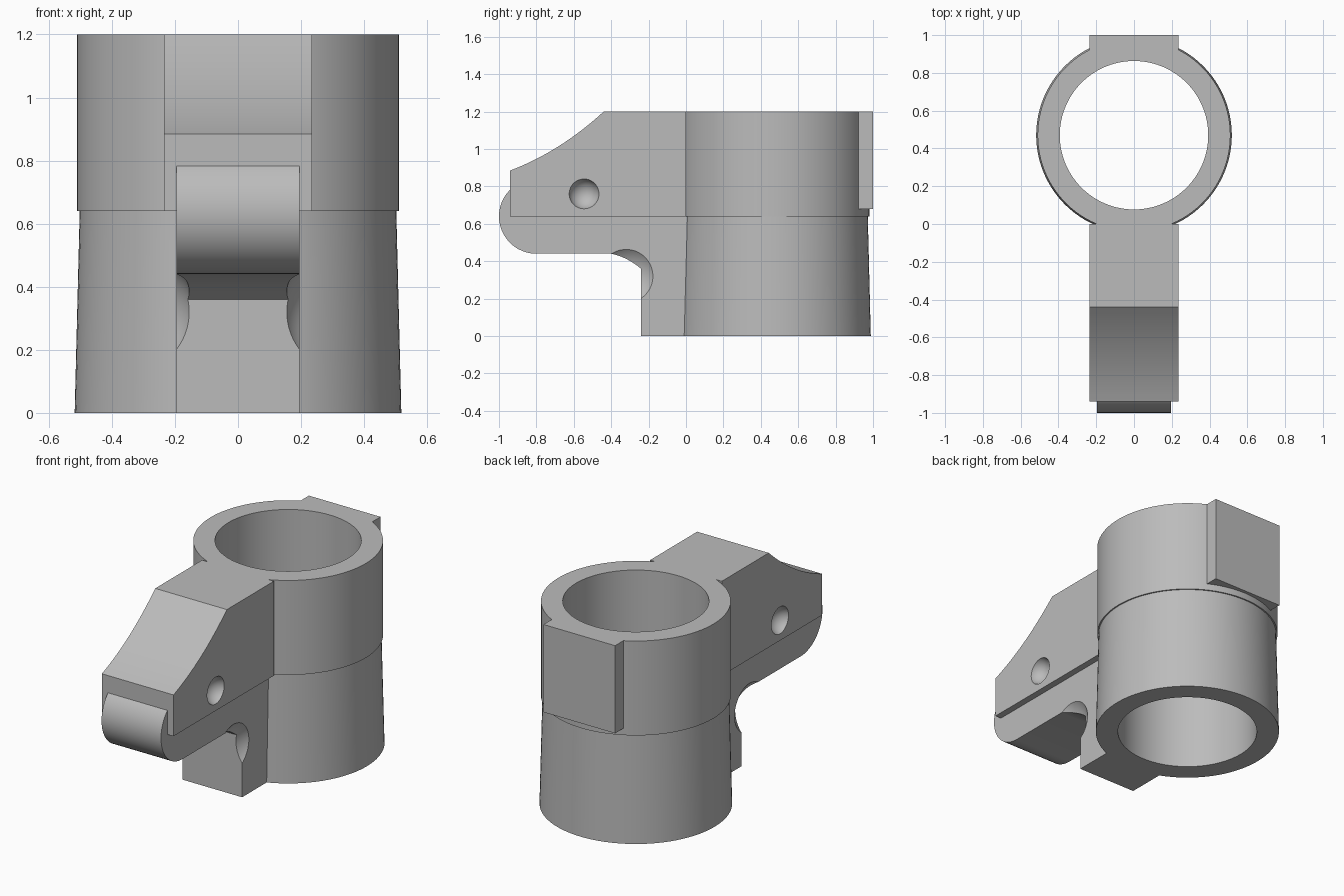
import bpy, bmesh
from math import sin, cos, pi, radians
from mathutils import Matrix

cube = bpy.data.objects.get("Cube")
if cube:
    bpy.data.objects.remove(cube, do_unlink=True)

grey = bpy.data.materials.new("grey")
grey.use_nodes = True
grey.diffuse_color = (0.5, 0.5, 0.5, 1)
grey.node_tree.nodes["Principled BSDF"].inputs["Base Color"].default_value = (0.5, 0.5, 0.5, 1)

RING_Y, BORE = 0.47, 0.393
STEP_Z, TOP_Z = 0.64, 1.2


def finish(name, bm):
    bmesh.ops.recalc_face_normals(bm, faces=bm.faces[:])
    mesh = bpy.data.meshes.new(name)
    bm.to_mesh(mesh)
    bm.free()
    obj = bpy.data.objects.new(name, mesh)
    bpy.context.collection.objects.link(obj)
    mesh.materials.append(grey)
    return obj


def smooth(obj):
    bpy.ops.object.select_all(action='DESELECT')
    obj.select_set(True)
    bpy.context.view_layer.objects.active = obj
    bpy.ops.object.shade_smooth_by_angle(angle=radians(25))


def lathe(name, profile, steps=96):
    """Revolve a closed (radius, z) profile about the sleeve axis."""
    bm = bmesh.new()
    rings = [[bm.verts.new((r * cos(2 * pi * i / steps), RING_Y + r * sin(2 * pi * i / steps), z))
              for r, z in profile] for i in range(steps)]
    n = len(profile)
    for i in range(steps):
        a, b = rings[i], rings[(i + 1) % steps]
        for j in range(n):
            k = (j + 1) % n
            bm.faces.new((a[j], b[j], b[k], a[k]))
    return finish(name, bm)


def extrude(name, profile, half_width):
    """Extrude a side-view (y, z) outline evenly across x."""
    bm = bmesh.new()
    face = bm.faces.new([bm.verts.new((-half_width, y, z)) for y, z in profile])
    new = bmesh.ops.extrude_face_region(bm, geom=[face])["geom"]
    bmesh.ops.translate(bm, vec=(2 * half_width, 0, 0),
                        verts=[v for v in new if isinstance(v, bmesh.types.BMVert)])
    return finish(name, bm)


def scoop(obj, x, y, z, radius):
    """Cut a spherical hollow into both sides."""
    for side in (-1, 1):
        bm = bmesh.new()
        bmesh.ops.create_uvsphere(bm, u_segments=64, v_segments=48, radius=radius,
                                  matrix=Matrix.Translation((side * x, y, z)) @ Matrix.Rotation(pi / 2, 4, 'Y'))
        cutter = finish("scoop_cutter", bm)
        cutter.hide_render = True
        mod = obj.modifiers.new("scoop", 'BOOLEAN')
        mod.operation, mod.solver, mod.object = 'DIFFERENCE', 'EXACT', cutter
        bpy.context.view_layer.objects.active = obj
        bpy.ops.object.modifier_apply(modifier=mod.name)
        bpy.data.objects.remove(cutter, do_unlink=True)


# Stepped sleeve: straight collar over a slightly tapered base
sleeve = lathe("sleeve", [(BORE, 0), (0.518, 0), (0.502, STEP_Z), (0.51, STEP_Z),
                          (0.51, TOP_Z), (BORE, TOP_Z)])

# Flat pad on the back of the collar
back_pad = extrude("back_pad", [(0.91, 0.68), (1.0, 0.68), (1.0, TOP_Z), (0.91, TOP_Z)], 0.235)

# Wide upper arm with a concave sloping top
slope = []
for i in range(17):
    t = i / 16
    y = (1 - t) ** 2 * -0.94 + 2 * t * (1 - t) * -0.675 + t * t * -0.44
    z = (1 - t) ** 2 * 0.885 + 2 * t * (1 - t) * 0.985 + t * t * TOP_Z
    slope.append((y, z))
upper_arm = extrude("upper_arm", [(0, STEP_Z), (-0.94, STEP_Z)] + slope + [(0, TOP_Z)], 0.235)
scoop(upper_arm, 0.258, -0.545, 0.76, 0.083)

# Narrow core: rounded nose, underside, curved corner and foot
nose = [(-0.8 - 0.2 * sin(pi * i / 24), 0.64 + 0.2 * cos(pi * i / 24)) for i in range(25)]
corner = [(-0.4 + 0.16 * t, 0.44 - 0.03 * t - 0.05 * t * t) for t in (i / 8 for i in range(9))]
core = extrude("core_arm", nose + corner + [(-0.24, 0), (0.02, 0), (0.02, 0.66), (-0.7, 0.66)], 0.195)
scoop(core, 0.35, -0.32, 0.32, 0.211)

for part in (sleeve, back_pad, upper_arm, core):
    smooth(part)
